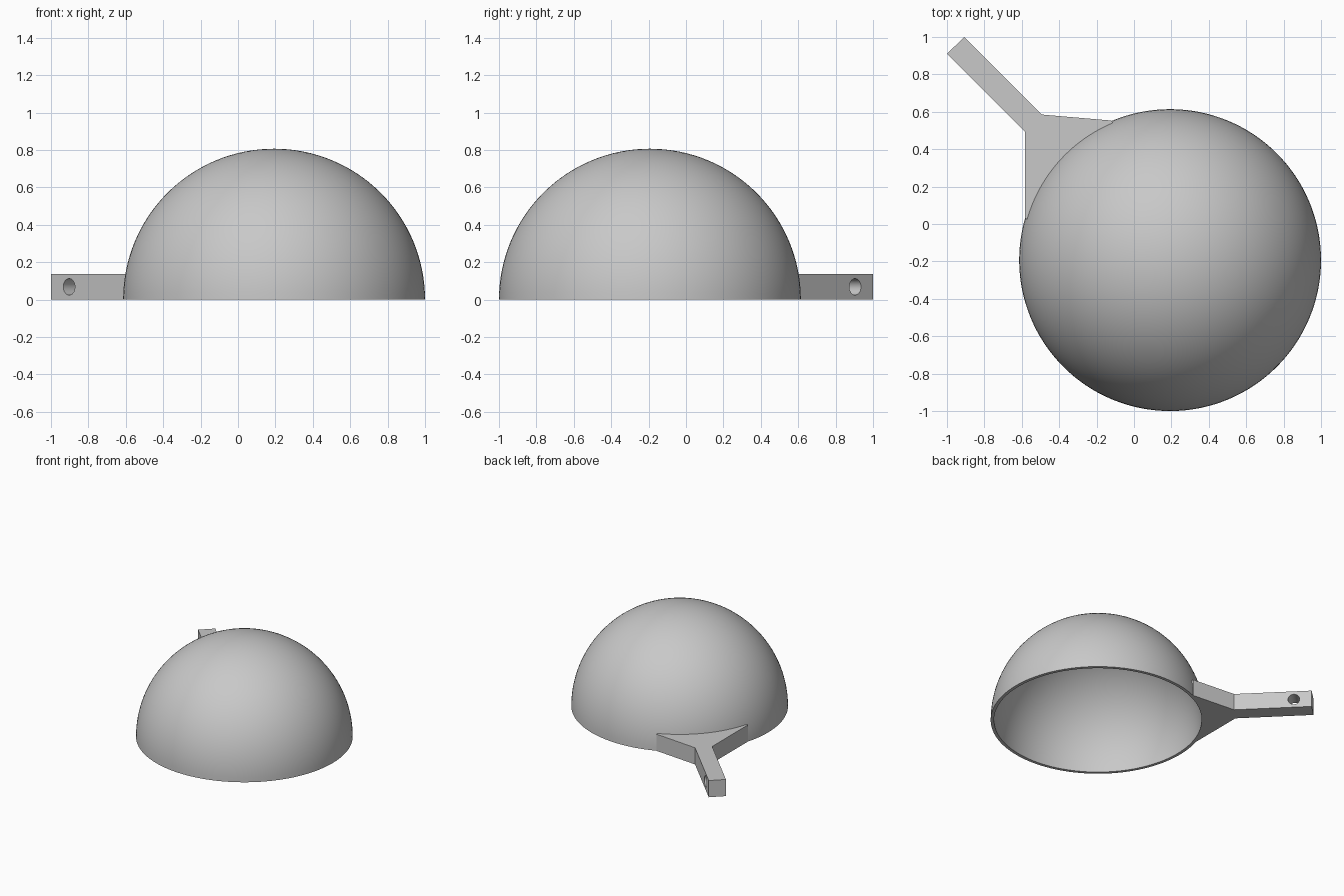
import bpy, bmesh
from math import sin, cos, pi, atan2, radians
from mathutils import Matrix, Vector

cube = bpy.data.objects.get("Cube")
if cube:
    bpy.data.objects.remove(cube, do_unlink=True)

CENTRE = Vector((0.193, -0.193, 0))
OUTER, INNER = 0.807, 0.782
HEIGHT = 0.137

grey = bpy.data.materials.new("plain grey")
grey.use_nodes = True
colour = (0.58, 0.58, 0.58, 1)
grey.diffuse_color = colour
grey.node_tree.nodes["Principled BSDF"].inputs["Base Color"].default_value = colour


def make_object(name, bm, smooth=False):
    bmesh.ops.recalc_face_normals(bm, faces=bm.faces)
    mesh = bpy.data.meshes.new(name)
    bm.to_mesh(mesh)
    bm.free()
    mesh.materials.append(grey)
    obj = bpy.data.objects.new(name, mesh)
    bpy.context.collection.objects.link(obj)
    if smooth:
        bpy.ops.object.select_all(action="DESELECT")
        obj.select_set(True)
        bpy.context.view_layer.objects.active = obj
        bpy.ops.object.shade_smooth_by_angle(angle=radians(30))
    return obj


# Hollow dome: wall profile spun about the vertical axis
bm = bmesh.new()
steps = 32
angles = [i / steps * pi / 2 for i in range(steps + 1)]
profile = [(OUTER * cos(a), OUTER * sin(a)) for a in reversed(angles)]
profile += [(INNER * cos(a), INNER * sin(a)) for a in angles]
verts = [bm.verts.new((r, 0, z)) for r, z in profile]
edges = [bm.edges.new(pair) for pair in zip(verts, verts[1:])]
bmesh.ops.spin(bm, geom=verts + edges, cent=(0, 0, 0), axis=(0, 0, 1),
               angle=2 * pi, steps=128, use_merge=True)
bmesh.ops.remove_doubles(bm, verts=bm.verts, dist=0.0001)
bmesh.ops.translate(bm, vec=CENTRE, verts=bm.verts)
make_object("dome_shell", bm, smooth=True)

# Handle: straight bar flaring into two wings that hug the dome
outline = [(-0.583, 0.03), (-0.583, 0.493), (-1, 0.91),
           (-0.907, 1), (-0.492, 0.585), (-0.12, 0.553)]
start, end = [atan2(y - CENTRE.y, x - CENTRE.x) for x, y in (outline[-1], outline[0])]
arc_steps = 24
for i in range(arc_steps + 1):
    a = start + (end - start) * i / arc_steps
    outline.append((CENTRE.x + 0.79 * cos(a), CENTRE.y + 0.79 * sin(a)))
bm = bmesh.new()
base = bm.faces.new([bm.verts.new((x, y, 0)) for x, y in outline])
top = bmesh.ops.extrude_face_region(bm, geom=[base], use_keep_orig=True)["geom"]
bmesh.ops.translate(bm, vec=(0, 0, HEIGHT),
                    verts=[v for v in top if isinstance(v, bmesh.types.BMVert)])
handle = make_object("handle", bm)

# Hanging hole drilled sideways through the bar
bm = bmesh.new()
place = (Matrix.Translation((-0.858, 0.858, HEIGHT / 2))
         @ Matrix.Rotation(pi / 4, 4, "Z") @ Matrix.Rotation(pi / 2, 4, "Y"))
bmesh.ops.create_cone(bm, cap_ends=True, segments=32, radius1=0.044,
                      radius2=0.044, depth=0.4, matrix=place)
cutter = make_object("hole_cutter", bm)
cutter.hide_render = True
cut = handle.modifiers.new("hanging hole", "BOOLEAN")
cut.operation = "DIFFERENCE"
cut.solver = "EXACT"
cut.object = cutter

# Bake the cut and drop the cutter
bpy.ops.object.select_all(action="DESELECT")
handle.select_set(True)
bpy.context.view_layer.objects.active = handle
bpy.ops.object.modifier_apply(modifier=cut.name)
bpy.data.objects.remove(cutter, do_unlink=True)
bpy.ops.object.shade_smooth_by_angle(angle=radians(20))
